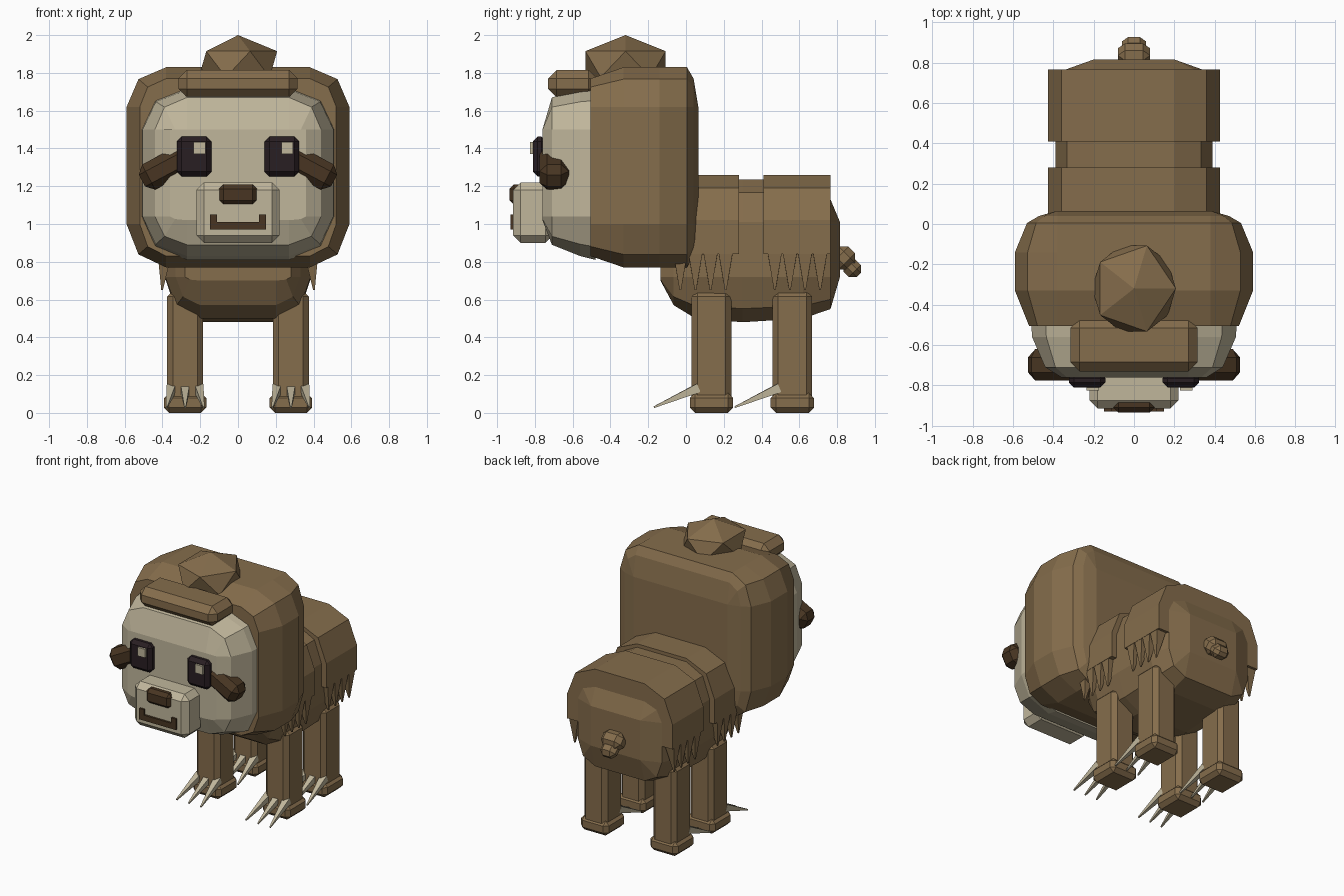
import bpy, bmesh, math
from mathutils import Matrix, Vector

if "Cube" in bpy.data.objects:
    bpy.data.objects.remove(bpy.data.objects["Cube"])


def material(name, rgb):
    m = bpy.data.materials.new(name)
    m.use_nodes = True
    m.diffuse_color = (*rgb, 1)
    m.node_tree.nodes["Principled BSDF"].inputs["Base Color"].default_value = (*rgb, 1)
    return m


FUR = material("brown fur", (0.235, 0.153, 0.072))
CREAM = material("cream", (0.53, 0.47, 0.33))
DARK = material("dark brown", (0.065, 0.036, 0.016))
EYE = material("eye black", (0.022, 0.013, 0.016))


def finish(name, bm, mat):
    bmesh.ops.remove_doubles(bm, verts=bm.verts, dist=0.0005)
    bmesh.ops.recalc_face_normals(bm, faces=bm.faces)
    me = bpy.data.meshes.new(name)
    bm.to_mesh(me)
    bm.free()
    me.materials.append(mat)
    ob = bpy.data.objects.new(name, me)
    bpy.context.collection.objects.link(ob)
    return ob


def box(name, center, size, bevel, mat, rot=None):
    """Box with chamfered edges, optionally turned by (angle, axis)."""
    bm = bmesh.new()
    bmesh.ops.create_cube(bm, size=1)
    bmesh.ops.scale(bm, vec=size, verts=bm.verts)
    if bevel:
        bmesh.ops.bevel(bm, geom=bm.edges[:], offset=bevel, segments=1, affect='EDGES')
    if rot:
        bm.transform(Matrix.Rotation(rot[0], 4, rot[1]))
    bm.transform(Matrix.Translation(center))
    return finish(name, bm, mat)


def skin(name, rings, mat):
    """Closed surface through rings of equally many points."""
    bm = bmesh.new()
    loops = [[bm.verts.new(p) for p in ring] for ring in rings]
    n = len(loops[0])
    for a, b in zip(loops, loops[1:]):
        for i in range(n):
            j = (i + 1) % n
            bm.faces.new((a[i], a[j], b[j], b[i]))
    bm.faces.new(loops[0])
    bm.faces.new(loops[-1])
    return finish(name, bm, mat)


def rounded(name, core, rings, mat):
    """Rounded block along y; core = flat half width, low z and high z."""
    cx, lo, hi = core
    out = []
    for y, hx, z0, z1 in rings:
        mx = hx - 0.3 * (hx - cx)
        half = [(cx, z1), (mx, z1 - 0.3 * (z1 - hi)), (hx, hi),
                (hx, lo), (mx, z0 + 0.3 * (lo - z0)), (cx, z0)]
        full = half + [(-x, z) for x, z in reversed(half)]
        out.append([(x, y, z) for x, z in full])
    return skin(name, out, mat)


def prism(name, half, y0, y1, mat):
    """Mirrored xz profile extruded along y."""
    full = half + [(-x, z) for x, z in reversed(half)]
    return skin(name, [[(x, y, z) for x, z in full] for y in (y0, y1)], mat)


def spike(name, a, b, r, mat):
    """Four-sided spike from a to b."""
    a, b = Vector(a), Vector(b)
    bm = bmesh.new()
    bmesh.ops.create_cone(bm, cap_ends=True, segments=4, radius1=r, radius2=0.006,
                          depth=(b - a).length)
    bm.transform(Matrix.Rotation(math.pi / 4, 4, 'Z'))
    bm.transform((b - a).to_track_quat('Z', 'Y').to_matrix().to_4x4())
    bm.transform(Matrix.Translation((a + b) / 2))
    return finish(name, bm, mat)


# Head and face
rounded("head", (0.38, 1.0, 1.62),
        [(-0.505, 0.52, 0.83, 1.77), (-0.33, 0.59, 0.77, 1.83), (-0.14, 0.59, 0.77, 1.83),
         (0.005, 0.53, 0.77, 1.83), (0.04, 0.47, 0.84, 1.77), (0.065, 0.38, 1.0, 1.62)], FUR)
rounded("face", (0.27, 1.04, 1.5),
        [(-0.48, 0.51, 0.81, 1.72), (-0.56, 0.505, 0.83, 1.71),
         (-0.71, 0.44, 0.89, 1.67), (-0.76, 0.36, 1.02, 1.5)], CREAM)
box("hair_fringe", (0, -0.6, 1.743), (0.63, 0.26, 0.145), 0.045, FUR)

# Faceted tuft on the crown
bm = bmesh.new()
bmesh.ops.create_icosphere(bm, subdivisions=1, radius=1)
bmesh.ops.scale(bm, vec=(0.232, 0.25, 0.154), verts=bm.verts)
bm.transform(Matrix.Translation((0, -0.32, 1.846)))
finish("head_tuft", bm, FUR)

# Muzzle, nose and mouth
box("muzzle", (0, -0.81, 1.06), (0.44, 0.21, 0.32), 0.04, CREAM)
box("nose", (0, -0.895, 1.155), (0.205, 0.08, 0.11), 0.025, DARK)
prism("mouth", [(0.11, 1.01), (0.11, 1.05), (0.148, 1.05), (0.148, 0.97)], -0.93, -0.91, DARK)

# Eyes, glints and eye markings
for side, s in (("left", 1), ("right", -1)):
    box(side + "_eye", (s * 0.232, -0.775, 1.357), (0.182, 0.07, 0.21), 0.025, EYE)
    box(side + "_eye_glint", (s * 0.232 + 0.028, -0.815, 1.402), (0.062, 0.02, 0.062), 0, CREAM)
    box(side + "_eye_marking", (s * 0.385, -0.698, 1.295), (0.28, 0.155, 0.15), 0.04, DARK,
        (s * math.radians(28), 'Y'))

# Body and the two shaggy fur mantles
rounded("body", (0.2, 0.72, 1.01),
        [(-0.135, 0.28, 0.7, 1.02), (-0.065, 0.33, 0.57, 1.17), (0.05, 0.385, 0.5, 1.235),
         (0.3, 0.388, 0.48, 1.235), (0.62, 0.388, 0.5, 1.235),
         (0.765, 0.34, 0.55, 1.13), (0.815, 0.2, 0.72, 1.01)], FUR)
for part, y0, y1 in (("front", -0.07, 0.28), ("rear", 0.41, 0.765)):
    prism(part + "_mantle", [(0.2, 1.26), (0.36, 1.19), (0.427, 1.02), (0.427, 0.84)],
          y0, y1, FUR)
    start = -0.03 if part == "front" else 0.47
    for side, s in (("left", 1), ("right", -1)):
        for i in range(4):
            y = start + i * 0.08
            spike(f"{part}_{side}_fur_tip_{i + 1}", (s * 0.388, y, 0.85),
                  (s * 0.402, y, 0.65), 0.054, FUR)

# Legs, feet and claws
for part, y in (("front", 0.135), ("rear", 0.563)):
    for side, s in (("left", 1), ("right", -1)):
        name = f"{part}_{side}_"
        box(name + "leg", (s * 0.28, y, 0.35), (0.19, 0.21, 0.59), 0.03, FUR)
        box(name + "foot", (s * 0.28, y, 0.053), (0.225, 0.23, 0.106), 0.028, FUR)
        for i in (-1, 0, 1):
            spike(f"{name}claw_{i + 2}", (s * 0.28 + i * 0.072, y - 0.07, 0.132),
                  (s * 0.28 + i * 0.098, y - 0.305, 0.03), 0.034, CREAM)

# Stubby tail
box("tail_base", (0, 0.835, 0.82), (0.16, 0.12, 0.12), 0.035, FUR, (math.radians(-45), 'X'))
box("tail_tip", (0, 0.88, 0.765), (0.12, 0.1, 0.09), 0.03, FUR, (math.radians(-45), 'X'))
